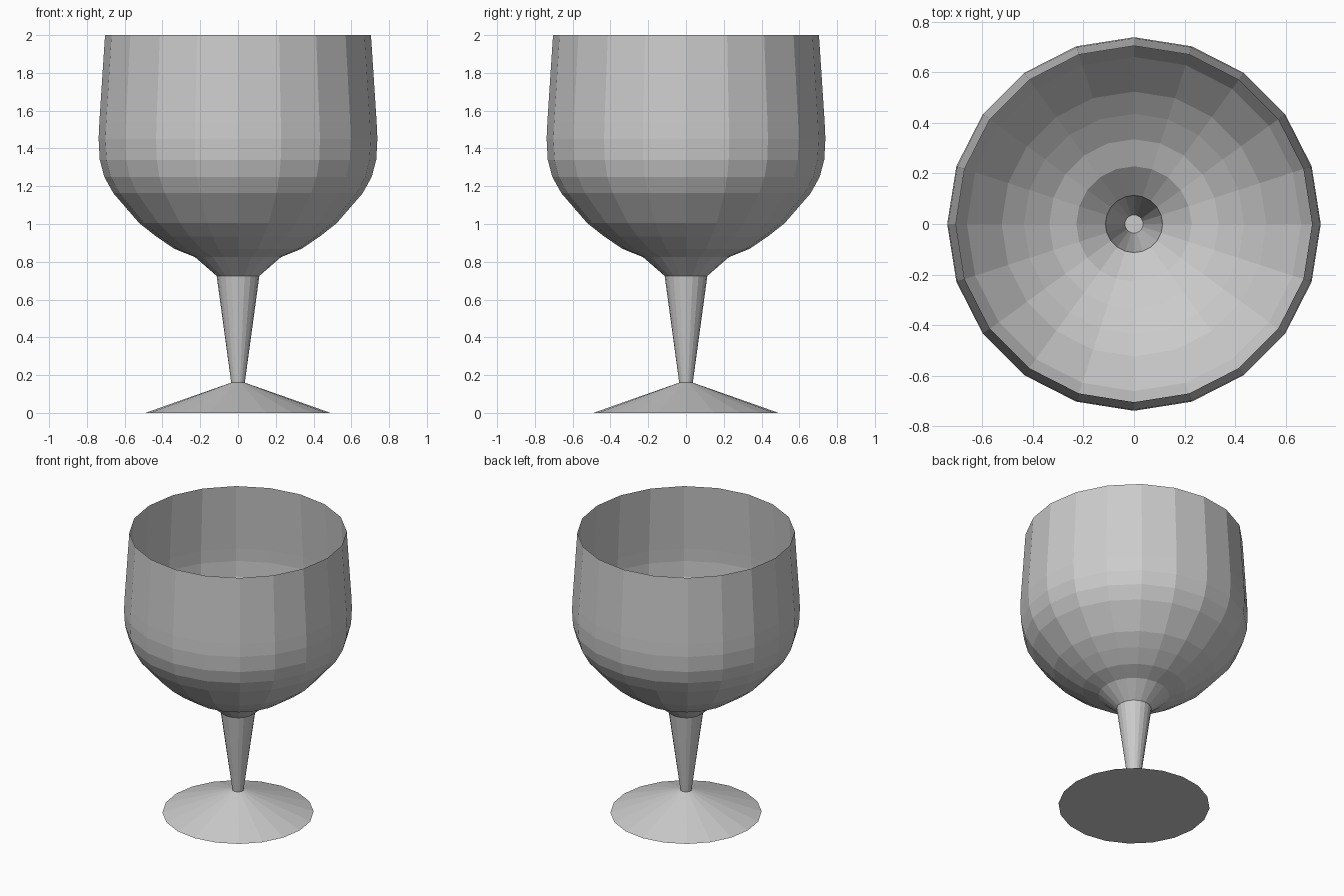
import bpy, bmesh
from math import cos, sin, tau

cube = bpy.data.objects.get("Cube")
if cube:
    bpy.data.objects.remove(cube, do_unlink=True)

SIDES = 20

grey = bpy.data.materials.new("plain grey")
grey.use_nodes = True
grey.diffuse_color = (0.6, 0.6, 0.6, 1)
grey.node_tree.nodes["Principled BSDF"].inputs["Base Color"].default_value = (0.6, 0.6, 0.6, 1)


def lathe(name, profile, cap_first=False, cap_last=False):
    """Turn a (radius, height) profile, listed bottom to top, about the z axis."""
    bm = bmesh.new()
    rings = [[bm.verts.new((r * cos(tau * i / SIDES), r * sin(tau * i / SIDES), z))
              for i in range(SIDES)] for r, z in profile]
    for low, high in zip(rings, rings[1:]):
        for i in range(SIDES):
            j = (i + 1) % SIDES
            bm.faces.new((low[i], low[j], high[j], high[i]))
    if cap_first:
        bm.faces.new(rings[0][::-1])
    if cap_last:
        bm.faces.new(rings[-1])
    mesh = bpy.data.meshes.new(name)
    bm.to_mesh(mesh)
    bm.free()
    mesh.materials.append(grey)
    obj = bpy.data.objects.new(name, mesh)
    bpy.context.collection.objects.link(obj)
    return obj


# Shallow conical foot, closed top and bottom
lathe("foot", [(0.49, 0), (0.036, 0.16)], cap_first=True, cap_last=True)

# Hollow stem, widening upward and open into the bowl
lathe("stem", [(0.036, 0.16), (0.113, 0.725)])

# Thin-walled open bowl
lathe("bowl", [(0.113, 0.725), (0.228, 0.825), (0.335, 0.868), (0.435, 0.935),
               (0.523, 1.005), (0.66, 1.163), (0.708, 1.25), (0.732, 1.34),
               (0.738, 1.45), (0.734, 1.54), (0.704, 2.0)])
